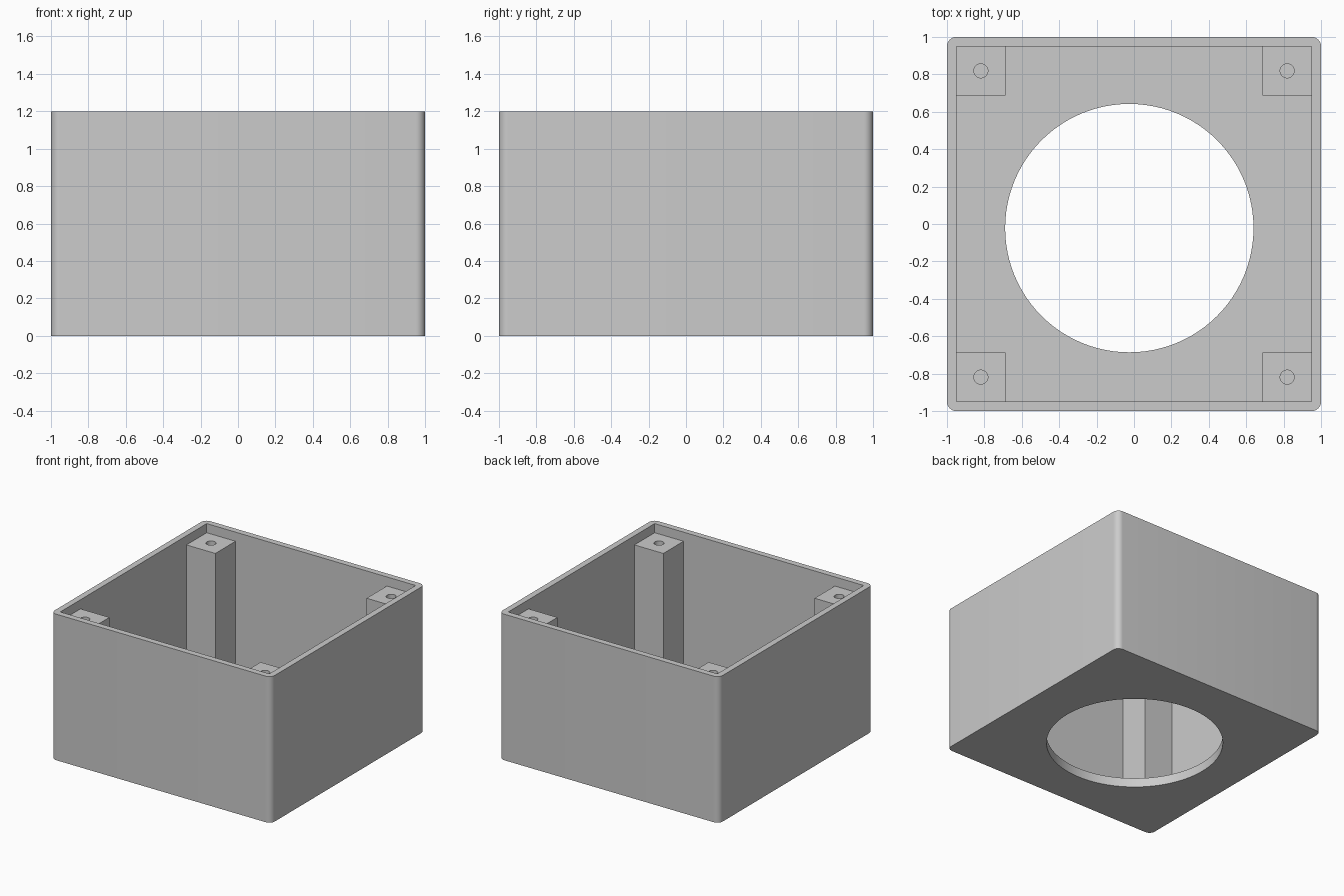
import bpy
import bmesh
from math import radians
from mathutils import Matrix, Vector

if "Cube" in bpy.data.objects:
    bpy.data.objects.remove(bpy.data.objects["Cube"], do_unlink=True)

HEIGHT = 1.2
INNER = 0.95          # half width of the cavity
FLOOR = 0.075
POST_IN = 0.6875      # inner edge of the corner posts
POST_TOP = 1.125

grey = bpy.data.materials.new("plain grey")
grey.use_nodes = True
grey.diffuse_color = (0.6, 0.6, 0.6, 1)
grey.node_tree.nodes["Principled BSDF"].inputs["Base Color"].default_value = (0.6, 0.6, 0.6, 1)


def finish(name, bm):
    mesh = bpy.data.meshes.new(name)
    bm.to_mesh(mesh)
    bm.free()
    obj = bpy.data.objects.new(name, mesh)
    bpy.context.collection.objects.link(obj)
    mesh.materials.append(grey)
    return obj


def box(name, low, high, corner_radius=0):
    low, high = Vector(low), Vector(high)
    bm = bmesh.new()
    bmesh.ops.create_cube(bm, size=1)
    bmesh.ops.scale(bm, vec=high - low, verts=bm.verts)
    bmesh.ops.translate(bm, vec=(low + high) / 2, verts=bm.verts)
    if corner_radius:
        upright = [e for e in bm.edges
                   if abs(e.verts[0].co.z - e.verts[1].co.z) > 0.01]
        bmesh.ops.bevel(bm, geom=upright, offset=corner_radius,
                        segments=8, profile=0.5, affect='EDGES')
    return finish(name, bm)


def cylinder(name, x, y, z0, z1, radius, sides):
    bm = bmesh.new()
    bmesh.ops.create_cone(bm, cap_ends=True, segments=sides,
                          radius1=radius, radius2=radius, depth=z1 - z0,
                          matrix=Matrix.Translation((x, y, (z0 + z1) / 2)))
    return finish(name, bm)


def cut(obj, cutter):
    cutter.hide_render = True
    mod = obj.modifiers.new("cut", 'BOOLEAN')
    mod.operation = 'DIFFERENCE'
    mod.solver = 'EXACT'
    mod.object = cutter
    select(obj)
    bpy.ops.object.modifier_apply(modifier=mod.name)
    bpy.data.objects.remove(cutter, do_unlink=True)


def select(obj):
    bpy.ops.object.select_all(action='DESELECT')
    obj.select_set(True)
    bpy.context.view_layer.objects.active = obj


def smooth(obj):
    select(obj)
    bpy.ops.object.shade_smooth_by_angle(angle=radians(30))


# Open-topped housing with rounded upright corners and a round floor opening
housing = box("housing", (-1, -1, 0), (1, 1, HEIGHT), 0.05)
cut(housing, box("cavity_cutter", (-INNER, -INNER, FLOOR), (INNER, INNER, HEIGHT + 0.2)))
cut(housing, cylinder("opening_cutter", -0.025, -0.022, -0.2, 0.3, 0.664, 96))
smooth(housing)

# Corner screw posts, each with a blind pilot hole
middle = (INNER + POST_IN) / 2
for side, sx in (("left", 1), ("right", -1)):
    for end, sy in (("front", -1), ("back", 1)):
        xs = sorted((sx * POST_IN, sx * INNER))
        ys = sorted((sy * POST_IN, sy * INNER))
        post = box(f"{end}_{side}_post", (xs[0], ys[0], FLOOR), (xs[1], ys[1], POST_TOP))
        cut(post, cylinder("pilot_cutter", sx * middle, sy * middle,
                           POST_TOP - 0.3, POST_TOP + 0.1, 0.0375, 32))
        smooth(post)
